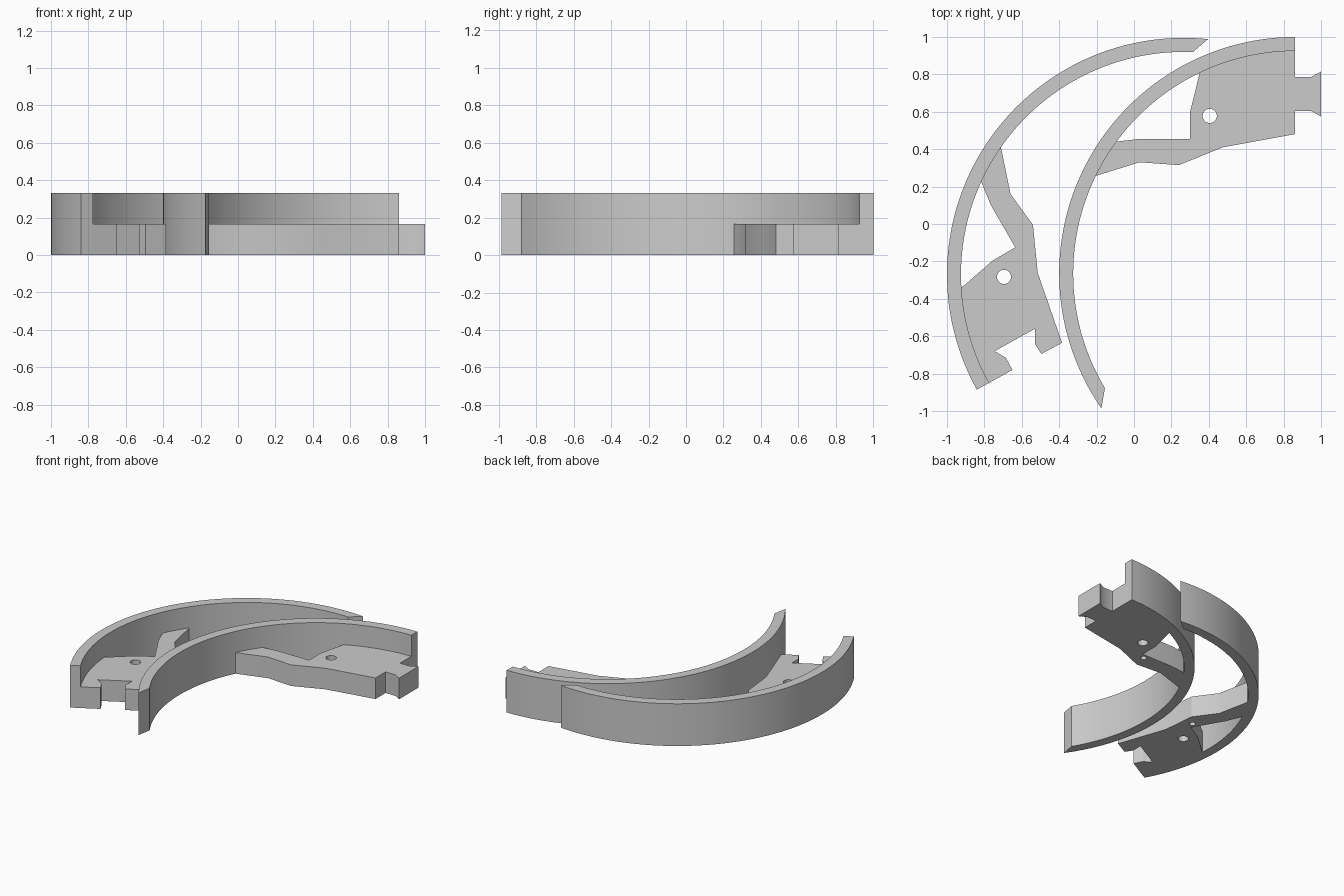
import bpy, bmesh, math

cube = bpy.data.objects.get("Cube")
if cube:
    bpy.data.objects.remove(cube, do_unlink=True)

OUTER, INNER, SEAT = 1.265, 1.19, 1.195
RIM_HEIGHT, WEB_HEIGHT = 0.332, 0.166

steel = bpy.data.materials.new("plain grey")
steel.use_nodes = True
steel.diffuse_color = (0.6, 0.6, 0.6, 1)
steel.node_tree.nodes["Principled BSDF"].inputs["Base Color"].default_value = (0.6, 0.6, 0.6, 1)


def arc(center, radius, start, end, steps):
    """Points on a circle between the bearings of two points."""
    a, b = (math.atan2(p[1] - center[1], p[0] - center[0]) % math.tau for p in (start, end))
    angles = [a + (b - a) * i / steps for i in range(steps + 1)]
    return [(center[0] + radius * math.cos(t), center[1] + radius * math.sin(t)) for t in angles]


def prism(name, outline, bottom, top):
    """Extrude a flat outline into a solid."""
    bm = bmesh.new()
    face = bm.faces.new([bm.verts.new((x, y, bottom)) for x, y in outline])
    new = bmesh.ops.extrude_face_region(bm, geom=[face])["geom"]
    bmesh.ops.translate(bm, vec=(0, 0, top - bottom),
                        verts=[v for v in new if isinstance(v, bmesh.types.BMVert)])
    bmesh.ops.recalc_face_normals(bm, faces=bm.faces)
    mesh = bpy.data.meshes.new(name)
    bm.to_mesh(mesh)
    bm.free()
    obj = bpy.data.objects.new(name, mesh)
    bpy.context.collection.objects.link(obj)
    mesh.materials.append(steel)
    return obj


def activate(obj):
    bpy.ops.object.select_all(action="DESELECT")
    obj.select_set(True)
    bpy.context.view_layer.objects.active = obj


def drill(obj, x, y, radius, top):
    """Cut a round hole from below up to the given height."""
    circle = [(x + radius * math.cos(i * math.tau / 32), y + radius * math.sin(i * math.tau / 32))
              for i in range(32)]
    cutter = prism("hole_cutter", circle, -0.1, top)
    cutter.hide_render = True
    mod = obj.modifiers.new("hole", "BOOLEAN")
    mod.operation, mod.solver, mod.object = "DIFFERENCE", "EXACT", cutter
    activate(obj)
    bpy.ops.object.modifier_apply(modifier=mod.name)
    bpy.data.objects.remove(cutter, do_unlink=True)


def shoe(side, center, outer_ends, inner_ends, web_outline, pivot_hole, spring_hole):
    # Curved rim
    rim = prism(side + "_rim",
                arc(center, OUTER, *outer_ends, 80) + arc(center, INNER, *inner_ends[::-1], 80),
                0, RIM_HEIGHT)
    # Flat web with a through hole and a small blind hole underneath
    web = prism(side + "_web", web_outline, 0, WEB_HEIGHT)
    drill(web, *pivot_hole, 0.038, 0.3)
    drill(web, *spring_hole, 0.022, 0.1)
    for obj in (rim, web):
        activate(obj)
        bpy.ops.object.shade_smooth_by_angle(angle=math.radians(30))


# Left shoe: web with a flared tab at its end
c = (0.865, -0.265)
web = arc(c, SEAT, (0.355, 0.81), (-0.10, 0.44), 1)[:1]
web = [(0.86, 0.785), (0.945, 0.785), (1.0, 0.815), (1.0, 0.575), (0.945, 0.605), (0.86, 0.605),
       (0.86, 0.48), (0.475, 0.41), (0.24, 0.315), (0.03, 0.33)]
web += arc(c, SEAT, (-0.21, 0.255), (-0.10, 0.44), 8)
web += [(0.03, 0.455), (0.30, 0.455), (0.30, 0.60)]
web += arc(c, SEAT, (0.355, 0.81), (0.86, 0.925), 20)
shoe("left_shoe", c, ((0.86, 1.0), (-0.18, -0.99)), ((0.86, 0.925), (-0.16, -0.88)),
     web, (0.405, 0.578), (0.26, 0.415))

# Right shoe: web with a notched end
c = (0.265, -0.27)
web = [(-0.66, 0.16), (-0.54, -0.005), (-0.515, -0.26), (-0.385, -0.635), (-0.495, -0.695),
       (-0.53, -0.64), (-0.53, -0.56), (-0.745, -0.68), (-0.685, -0.715), (-0.65, -0.78)]
web += arc(c, SEAT, (-0.775, -0.85), (-0.925, -0.345), 20)
web += [(-0.755, -0.195), (-0.635, -0.125), (-0.765, 0.10)]
web += arc(c, SEAT, (-0.815, 0.23), (-0.71, 0.415), 8)
shoe("right_shoe", c, ((0.395, 0.985), (-0.84, -0.885)), ((0.315, 0.92), (-0.775, -0.85)),
     web, (-0.695, -0.283), (-0.61, -0.08))
